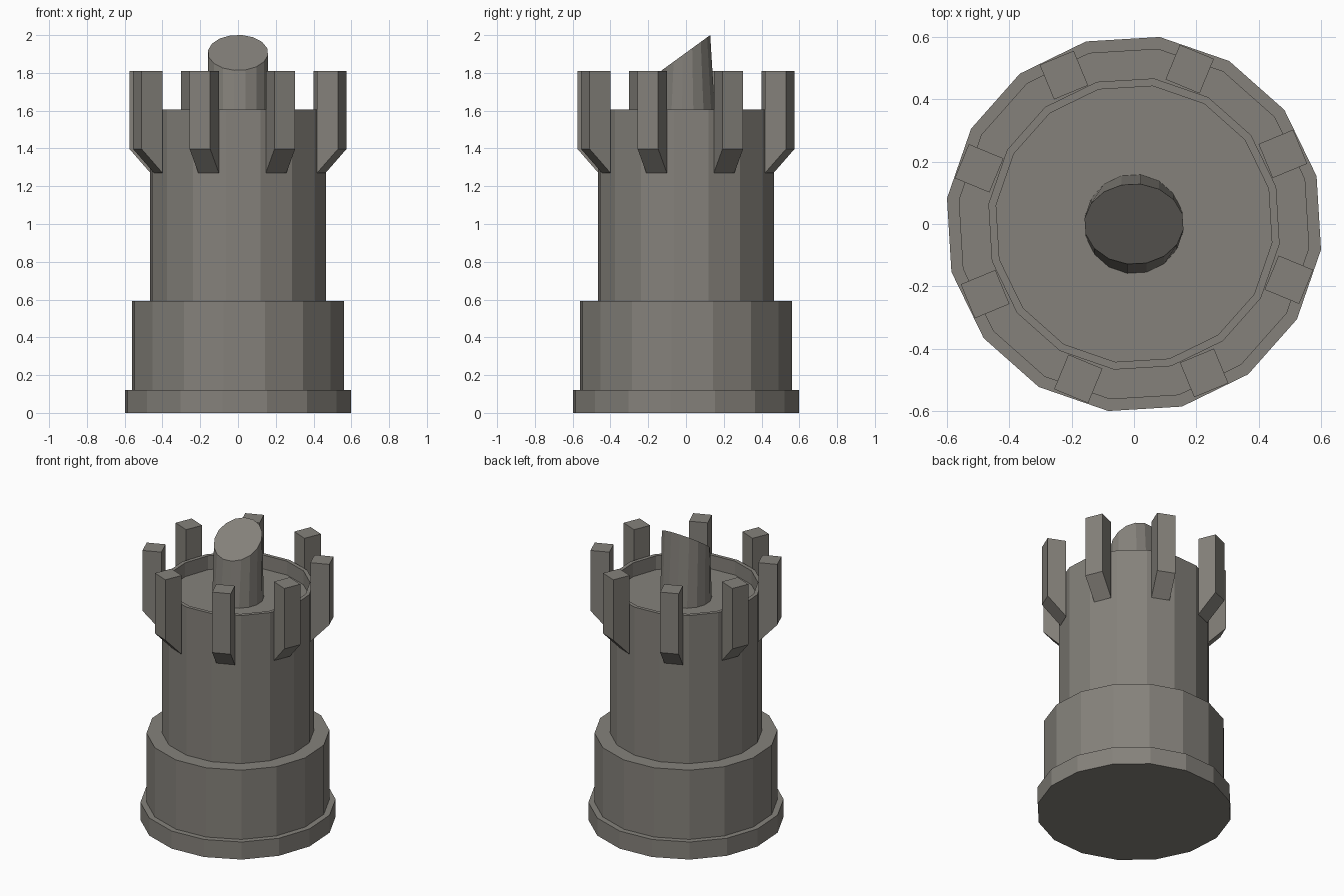
import bpy, bmesh, math
from mathutils import Matrix, Vector

if "Cube" in bpy.data.objects:
    bpy.data.objects.remove(bpy.data.objects["Cube"])

SIDES = 16
OFFSET = math.radians(-7.8)   # twist of the 16-sided rings

stone = bpy.data.materials.new("warm grey stone")
stone.diffuse_color = (0.235, 0.222, 0.198, 1)
stone.use_nodes = True
stone.node_tree.nodes["Principled BSDF"].inputs["Base Color"].default_value = stone.diffuse_color


def finish(bm, name):
    bmesh.ops.recalc_face_normals(bm, faces=bm.faces[:])
    me = bpy.data.meshes.new(name)
    bm.to_mesh(me)
    bm.free()
    me.materials.append(stone)
    ob = bpy.data.objects.new(name, me)
    bpy.context.collection.objects.link(ob)
    return ob


def ring(bm, r, z, tilt=0.0):
    rot = Matrix.Rotation(tilt, 3, 'X')
    out = []
    for i in range(SIDES):
        a = OFFSET + math.tau * i / SIDES
        p = rot @ Vector((r * math.cos(a), r * math.sin(a), 0))
        out.append(bm.verts.new(p + Vector((0, 0, z))))
    return out


def loft(name, specs):
    bm = bmesh.new()
    rings = [ring(bm, *s) for s in specs]
    for a, b in zip(rings, rings[1:]):
        for i in range(SIDES):
            j = (i + 1) % SIDES
            bm.faces.new((a[i], a[j], b[j], b[i]))
    bm.faces.new(rings[0][::-1])
    bm.faces.new(rings[-1])
    return finish(bm, name)


# Stepped tower with a shallow recessed roof
loft("tower_body", [(0.605, 0), (0.605, 0.12), (0.567, 0.12), (0.567, 0.593),
                    (0.471, 0.593), (0.471, 1.605), (0.446, 1.605), (0.446, 1.51)])

# Central post with a slanted cut top
loft("slanted_post", [(0.16, 1.505), (0.16, 1.907, math.radians(36))])

# Eight bracketed battlements, slightly offset sideways
profile = [(0.467, 1.27), (0.587, 1.397), (0.587, 1.81), (0.467, 1.81)]
for k in range(8):
    a = math.radians(22.5 + 45 * k)
    er = Vector((math.cos(a), math.sin(a), 0))
    et = Vector((-math.sin(a), math.cos(a), 0))
    bm = bmesh.new()
    s1, s2 = [[bm.verts.new(er * r + et * t + Vector((0, 0, z))) for r, z in profile]
              for t in (-0.034, 0.084)]
    bm.faces.new(s1)
    bm.faces.new(s2[::-1])
    for i in range(4):
        j = (i + 1) % 4
        bm.faces.new((s1[i], s1[j], s2[j], s2[i]))
    finish(bm, f"battlement_{k + 1}")
